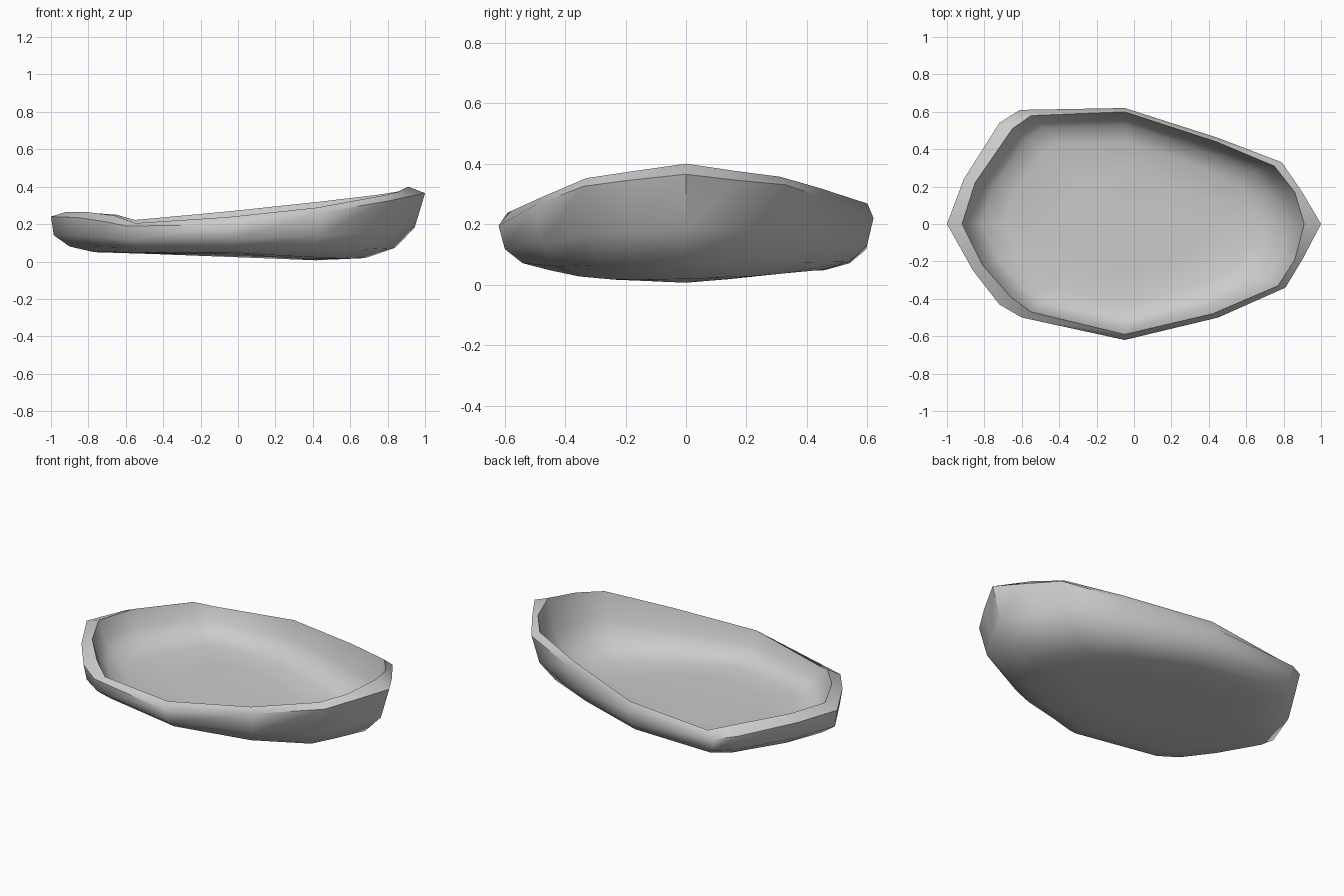
import bpy, bmesh

if "Cube" in bpy.data.objects:
    bpy.data.objects.remove(bpy.data.objects["Cube"])

# Rim outline, counter-clockwise from the pointed end:
# outer x, y, z then inner x, y, z
RIM = [
    (1.00, 0.00, .365, .91, .00, .400),
    (0.90, 0.17, .345, .86, .17, .375),
    (0.79, 0.33, .330, .75, .31, .357),
    (0.45, 0.46, .285, .44, .44, .320),
    (-.05, 0.62, .220, -.05, .60, .268),
    (-.61, 0.61, .195, -.55, .58, .222),
    (-.72, 0.54, .215, -.65, .51, .250),
    (-.91, 0.24, .235, -.85, .22, .265),
    (-1.0, 0.00, .240, -.92, .00, .265),
    (-.86, -.25, .235, -.81, -.22, .265),
    (-.72, -.43, .215, -.66, -.39, .245),
    (-.60, -.50, .190, -.55, -.47, .205),
    (-.05, -.62, .195, -.05, -.59, .238),
    (0.45, -.50, .262, .42, -.48, .288),
    (0.81, -.34, .325, .77, -.33, .352),
    (0.90, -.19, .345, .86, -.19, .373),
]


def base(x, y):
    """Height of the gently sloping underside."""
    drop = 0.04 * min(max(x / 0.5, 0), 1)
    return 0.04 - drop + 0.03 * min(max(y / 0.3, 0), 1) * max(x, 0)


def ring(pts, blunt, sharp, frac, lift=0.0):
    """Shrink a rim loop and lower it towards the base."""
    out = []
    for x, y, z in pts:
        t = (x + 1) / 2
        s = blunt + (sharp - blunt) * t
        b = base(x * s, y * s) + lift
        out.append((x * s, y * s, b + (z - b) * frac))
    return out


outer = [r[:3] for r in RIM]
inner = [r[3:] for r in RIM]

# Loops run from underside, over the rim, down to the inner floor
rings = [
    ring(outer, .45, .42, 0),
    ring(outer, .77, .68, .05),
    ring(outer, .90, .84, .20),
    ring(outer, .985, .945, .50),
    outer,
    inner,
    ring(inner, .96, .95, .50, .03),
    ring(inner, .89, .86, .17, .03),
    ring(inner, .76, .70, .03, .03),
    ring(inner, .45, .42, 0, .03),
]

# Shell: bridge consecutive loops and cap both ends
bm = bmesh.new()
loops = [[bm.verts.new(p) for p in r] for r in rings]
n = len(RIM)
for a, b in zip(loops, loops[1:]):
    for i in range(n):
        j = (i + 1) % n
        bm.faces.new((a[i], a[j], b[j], b[i]))
bm.faces.new(loops[0][::-1])
bm.faces.new(loops[-1])
bmesh.ops.recalc_face_normals(bm, faces=bm.faces)

mesh = bpy.data.meshes.new("dish_shell")
bm.to_mesh(mesh)
bm.free()
dish = bpy.data.objects.new("dish_shell", mesh)
bpy.context.collection.objects.link(dish)
bpy.context.view_layer.objects.active = dish
dish.select_set(True)
bpy.ops.object.shade_smooth_by_angle(angle=0.9)
